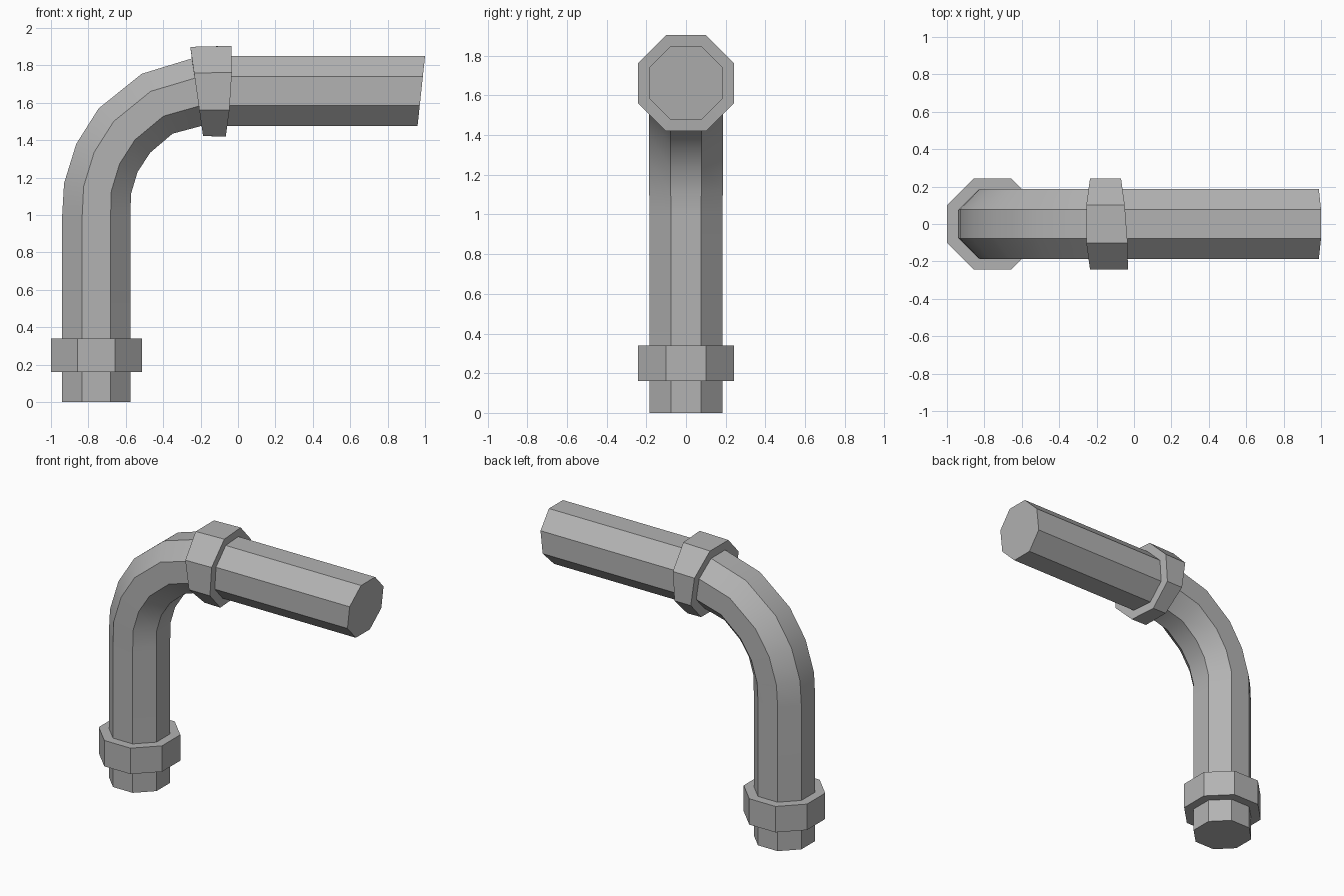
import bpy, bmesh, math
from mathutils import Vector

if "Cube" in bpy.data.objects:
    bpy.data.objects.remove(bpy.data.objects["Cube"])

K = math.tan(math.pi / 8)
OCT = [(1, -K), (1, K), (K, 1), (-K, 1), (-1, K), (-1, -K), (-K, -1), (K, -1)]
PIPE, COLLAR = 0.186, 0.243


def ring(bm, outer, inner, half, skew=0):
    """Octagon spanning outer and inner bend points (x, z), half wide in y, x skewed along y."""
    a = Vector((outer[0], 0, outer[1]))
    b = Vector((inner[0], 0, inner[1]))
    mid, u = (a + b) / 2, (a - b) / 2
    side = Vector((-skew, 1, 0)) * half
    return [bm.verts.new(mid + u * s + side * t) for s, t in OCT]


def level(z, half):
    return ((-0.757 - half, z), (-0.757 + half, z), half)


sections = [
    # foot and lower collar
    level(0, PIPE - 0.003), level(0.16, PIPE - 0.003),
    level(0.16, COLLAR), level(0.34, COLLAR),
    level(0.34, PIPE - 0.003), level(1.0, PIPE - 0.003),
    # elbow
    ((-0.93, 1.17), (-0.573, 1.11), PIPE),
    ((-0.865, 1.38), (-0.537, 1.23), PIPE),
    ((-0.745, 1.57), (-0.47, 1.333), PIPE),
    ((-0.515, 1.755), (-0.35, 1.435), PIPE),
    # tilted upper collar
    ((-0.247, 1.837), (-0.193, 1.477), PIPE),
    ((-0.255, 1.899), (-0.187, 1.422), COLLAR),
    ((-0.042, 1.904), (-0.073, 1.42), COLLAR, 0.075),
    ((-0.046, 1.85), (-0.069, 1.476), PIPE, 0.075),
    # slanted free end
    ((1.0, 1.85), (0.96, 1.476), PIPE),
]

# Pipe with both collars, lofted along the sections
bm = bmesh.new()
rings = [ring(bm, *s) for s in sections]
for r, q in zip(rings, rings[1:]):
    for i in range(8):
        j = (i + 1) % 8
        bm.faces.new((r[i], r[j], q[j], q[i]))
bm.faces.new(rings[0])
bm.faces.new(rings[-1])
bmesh.ops.recalc_face_normals(bm, faces=bm.faces[:])
mesh = bpy.data.meshes.new("collared_pipe")
bm.to_mesh(mesh)
bm.free()
pipe = bpy.data.objects.new("collared_pipe", mesh)
bpy.context.collection.objects.link(pipe)

# Dark grey metal
metal = bpy.data.materials.new("dark_grey_metal")
metal.diffuse_color = (0.45, 0.45, 0.45, 1)
metal.use_nodes = True
metal.node_tree.nodes["Principled BSDF"].inputs["Base Color"].default_value = metal.diffuse_color
mesh.materials.append(metal)

# Smooth along the elbow, sharp along the octagon edges
bpy.context.view_layer.objects.active = pipe
pipe.select_set(True)
bpy.ops.object.shade_smooth_by_angle(angle=math.radians(30))
